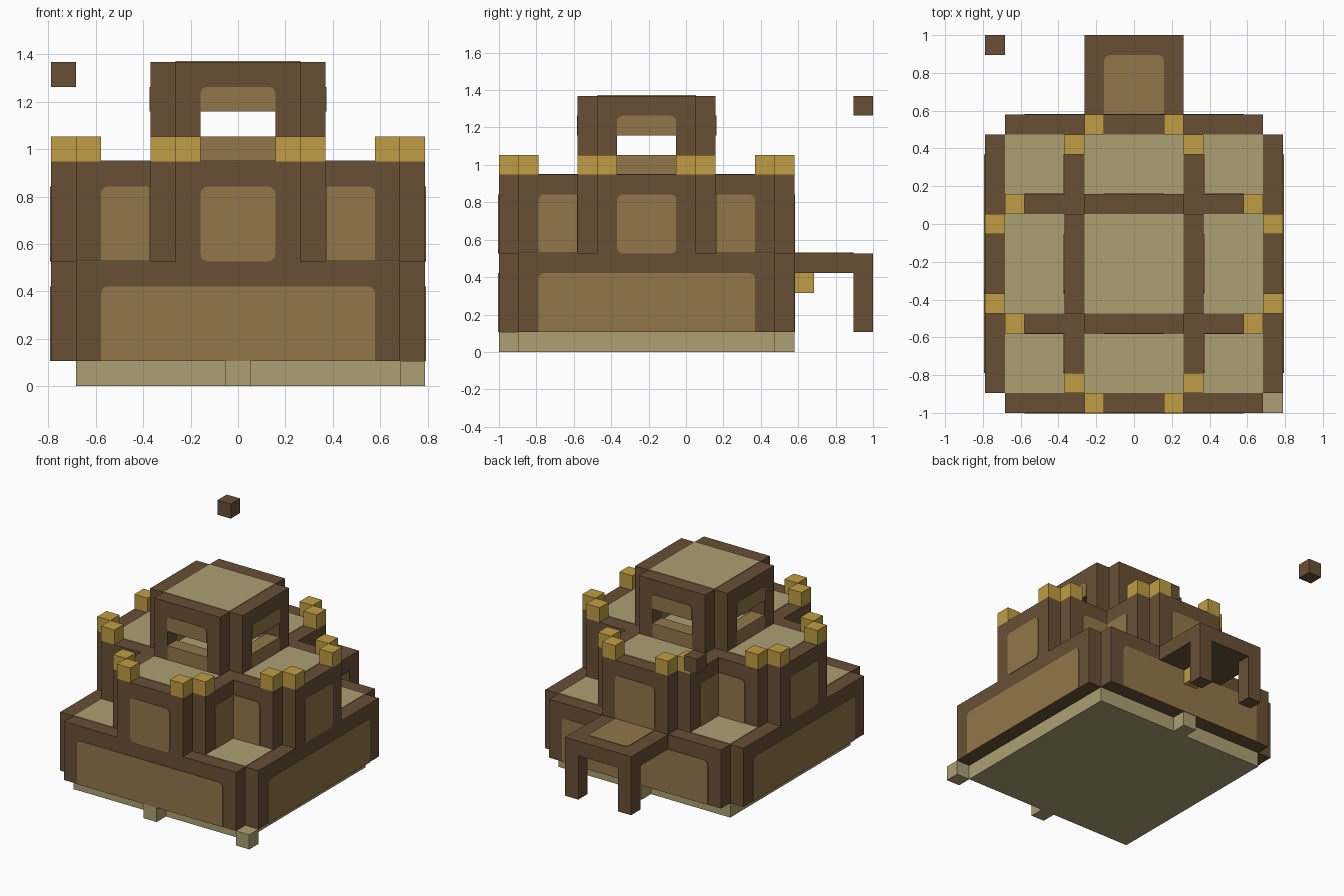
import bpy, bmesh, math
from mathutils import Matrix, Vector

cube = bpy.data.objects.get("Cube")
if cube:
    bpy.data.objects.remove(cube, do_unlink=True)

U = 2 / 19                      # one building block
T = 0.04                        # plate thickness in blocks
CENTRE = Vector((0, -2, 0))     # keep centre in blocks
MOVE = Matrix.Scale(U, 4) @ Matrix.Translation(CENTRE)
TURNS = [Matrix.Rotation(math.pi / 2 * i, 4, "Z") for i in range(4)]


def material(name, hex_code):
    rgb = [int(hex_code[i:i + 2], 16) / 255 for i in (0, 2, 4)]
    lin = [c / 12.92 if c <= 0.04045 else ((c + 0.055) / 1.055) ** 2.4 for c in rgb]
    m = bpy.data.materials.new(name)
    m.use_nodes = True
    m.diffuse_color = (*lin, 1)
    m.node_tree.nodes["Principled BSDF"].inputs["Base Color"].default_value = (*lin, 1)
    return m


DARK = material("dark brown timber", "685035")
PANEL = material("tan panel", "92774A")
STONE = material("pale sandstone", "AEA073")
GOLD = material("gold", "C19E43")


def prism(name, outline, z0, z1, mat, turn=Matrix()):
    """Extrude a flat outline from z0 to z1, then place it."""
    bm = bmesh.new()
    face = bm.faces.new([bm.verts.new((x, y, z0)) for x, y in outline])
    top = bmesh.ops.extrude_face_region(bm, geom=[face])["geom"]
    bmesh.ops.translate(bm, vec=(0, 0, z1 - z0),
                        verts=[v for v in top if isinstance(v, bmesh.types.BMVert)])
    bm.transform(MOVE @ turn)
    bmesh.ops.recalc_face_normals(bm, faces=bm.faces)
    mesh = bpy.data.meshes.new(name)
    bm.to_mesh(mesh)
    bm.free()
    mesh.materials.append(mat)
    obj = bpy.data.objects.new(name, mesh)
    bpy.context.collection.objects.link(obj)
    return obj


def rect(x0, x1, y0, y1, rounded="", r=0.28):
    """Rectangle outline; rounded lists the corners (a b c d, from low left) to round."""
    pts = []
    corners = ((x0, y0, 1, 1), (x1, y0, -1, 1), (x1, y1, -1, -1), (x0, y1, 1, -1))
    for i, (x, y, sx, sy) in enumerate(corners):
        if "abcd"[i] in rounded:
            for step in range(4):
                a = math.pi + math.pi / 2 * i + math.pi / 6 * step
                pts.append((x + sx * r + r * math.cos(a), y + sy * r + r * math.sin(a)))
        else:
            pts.append((x, y))
    return pts


def block(name, x, y, z, mat, turn=Matrix()):
    return prism(name, rect(x - .5, x + .5, y - .5, y + .5), z, z + 1, mat, turn)


def stepped(quarter):
    """Repeat a quarter outline around the four sides."""
    return [(t @ Vector((x, y, 0))).to_2d() for t in TURNS for x, y in quarter]


def wall_panel(name, outline, depth, turn):
    """Thin upright plate on the wall at y = -depth."""
    upright = Matrix.Translation((0, -depth, 0)) @ Matrix.Rotation(math.pi / 2, 4, "X")
    return prism(name, outline, 0, T, PANEL, turn @ upright)


# Foundation
prism("foundation", rect(-6.5, 6.5, -6.5, 6.5), 0, 1, STONE)
for name, x, y in (("front_step", 0, -7), ("back_step", 0, 7), ("corner_stone", 7, -7)):
    block(name, x, y, 0, STONE)

# Storeys
notched = [(7.5, 6.5), (6.5, 6.5), (6.5, 7.5)]
cross = [(7.5, 2.5), (6.5, 2.5), (6.5, 3.5), (3.5, 3.5), (3.5, 6.5), (2.5, 6.5), (2.5, 7.5)]
turret = [(3.5, 2.5), (2.5, 2.5), (2.5, 3.5)]
prism("lower_storey", stepped(notched), 1, 5, DARK)
prism("middle_storey", stepped(cross), 5, 9, DARK)
prism("turret_roof", stepped(turret), 12, 13, DARK)
prism("turret_deck", rect(-2.5, 2.5, -2.5, 2.5), 13, 13 + T, STONE)
prism("turret_floor", rect(-2.5, 2.5, -2.5, 2.5), 9, 9 + T, STONE)

# Everything that repeats on the four sides
for side, t in zip(("front", "left", "back", "right"), TURNS):
    # terraces
    prism(side + "_corner_terrace", rect(3.5, 6.5, -6.5, -3.5), 5, 5 + T, STONE, t)
    prism(side + "_arm_terrace", rect(-2.5, 2.5, -6.5, -3.5), 9, 9 + T, STONE, t)

    # wall panels
    wall_panel(side + "_lower_panel", rect(-5.5, 5.5, 1, 4, "cd"), 7.5, t)
    wall_panel(side + "_middle_panel", rect(-1.5, 1.5, 5, 8, "abcd"), 7.5, t)
    wall_panel(side + "_wing_panel_a", rect(3.5, 5.5, 5, 8, "c"), 3.5, t)
    wall_panel(side + "_wing_panel_b", rect(-5.5, -3.5, 5, 8, "d"), 3.5, t)

    # turret wall with window opening
    prism(side + "_window_sill", rect(-1.5, 1.5, -3.5, -2.5), 9, 10, PANEL, t)
    prism(side + "_window_header", rect(-1.5, 1.5, -3.5, -2.5), 11, 12, DARK, t)
    wall_panel(side + "_header_panel", rect(-1.5, 1.5, 11, 12, "cd"), 3.5, t)

    for s, hand in ((-1, "a"), (1, "b")):
        x0, x1 = sorted((s * 1.5, s * 2.5))
        prism(f"{side}_turret_post_{hand}", rect(x0, x1, -3.5, -2.5), 9, 12, DARK, t)
        # battlements
        block(f"{side}_outer_merlon_{hand}", s * 2, -7, 9, GOLD, t)
        block(f"{side}_inner_merlon_{hand}", s * 3, -6, 9, GOLD, t)

# Back porch
prism("porch_top", rect(-2.5, 2.5, 7.5, 11.5), 4, 5, DARK)
prism("porch_panel", rect(-1.5, 1.5, 7.5, 10.5, "cd"), 5, 5 + T, PANEL)
for s, hand in ((1, "left"), (-1, "right")):
    x0, x1 = sorted((s * 1.5, s * 2.5))
    prism(hand + "_porch_leg", rect(x0, x1, 10.5, 11.5), 1, 4, DARK)
block("porch_lantern", 0, 8, 3, GOLD)

# Floating block
block("floating_block", -7, 11, 12, DARK)
